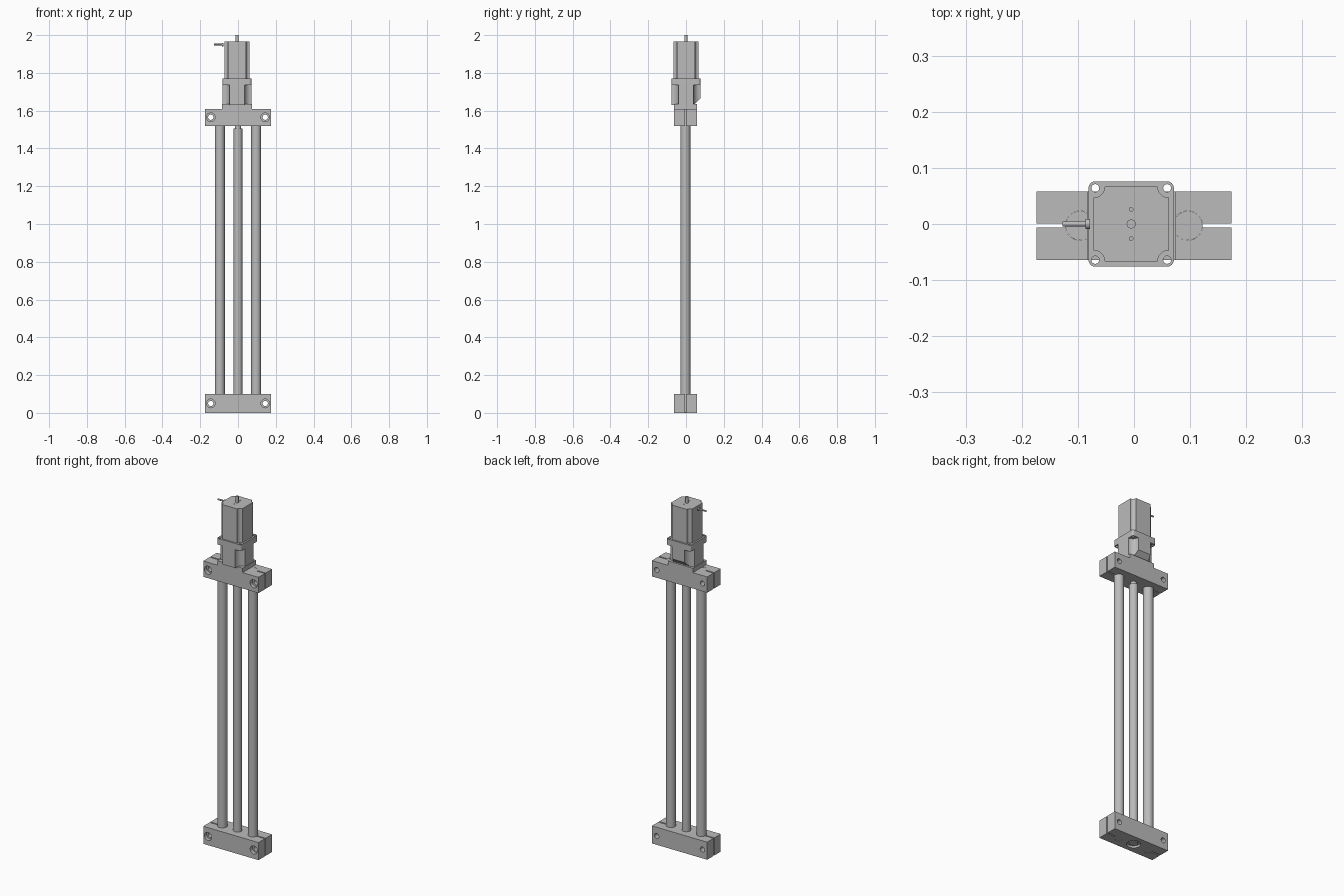
import bpy
import math
from mathutils import Matrix

if "Cube" in bpy.data.objects:
    bpy.data.objects.remove(bpy.data.objects["Cube"])

steel = bpy.data.materials.new("satin grey")
steel.use_nodes = True
GREY = (0.5, 0.5, 0.5, 1)
steel.diffuse_color = GREY
steel.node_tree.nodes["Principled BSDF"].inputs["Base Color"].default_value = GREY

BY = -0.003           # depth centre of blocks and rods
MX, MY = -0.005, 0.0  # motor axis
HALF = 0.076          # half width of the motor


def finish(name):
    ob = bpy.context.object
    ob.name = name
    ob.data.materials.clear()
    ob.data.materials.append(steel)
    return ob


def box(name, x, y, z0, z1, sx, sy):
    bpy.ops.mesh.primitive_cube_add(size=1, location=(x, y, (z0 + z1) / 2))
    ob = finish(name)
    ob.data.transform(Matrix.Diagonal((sx, sy, z1 - z0, 1)))
    return ob


def rod(name, x, y, z0, z1, r, sides=32):
    bpy.ops.mesh.primitive_cylinder_add(vertices=sides, radius=r, depth=z1 - z0,
                                        location=(x, y, (z0 + z1) / 2))
    return finish(name)


def cross_rod(name, axis, centre, length, r):
    turn = (math.pi / 2, 0, 0) if axis == "y" else (0, math.pi / 2, 0)
    bpy.ops.mesh.primitive_cylinder_add(vertices=24, radius=r, depth=length,
                                        location=centre, rotation=turn)
    return finish(name)


def prism(name, points, z0, z1):
    n = len(points)
    verts = [(x, y, z) for z in (z0, z1) for x, y in points]
    faces = [list(range(n))[::-1], list(range(n, 2 * n))]
    faces += [(i, (i + 1) % n, n + (i + 1) % n, n + i) for i in range(n)]
    mesh = bpy.data.meshes.new(name)
    mesh.from_pydata(verts, [], faces)
    ob = bpy.data.objects.new(name, mesh)
    ob.location = (MX, MY, 0)
    bpy.context.collection.objects.link(ob)
    bpy.context.view_layer.objects.active = ob
    return finish(name)


def corner_profile(centre, r, concave, steps=8):
    """Square outline with rounded or scooped corners, counter-clockwise."""
    pts = []
    for k in range(4):
        turn = k * math.pi / 2
        for i in range(steps + 1):
            t = i / steps * math.pi / 2
            a = 1.5 * math.pi - t if concave else t
            x = min(centre + r * math.cos(a), HALF)
            y = min(centre + r * math.sin(a), HALF)
            pts.append((x * math.cos(turn) - y * math.sin(turn),
                        x * math.sin(turn) + y * math.cos(turn)))
    return pts


def cut(target, cutters):
    for c in cutters:
        c.hide_render = True
        mod = target.modifiers.new("cut", "BOOLEAN")
        mod.operation = "DIFFERENCE"
        mod.solver = "EXACT"
        mod.object = c
        with bpy.context.temp_override(object=target, active_object=target):
            bpy.ops.object.modifier_apply(modifier=mod.name)
        bpy.data.objects.remove(c)


# Clamp blocks with end slots, rod bores and counterbored bolt holes
def clamp_block(name, z0, z1):
    block = box(name, 0, BY, z0, z1, 0.348, 0.122)
    zc = (z0 + z1) / 2
    cutters = []
    for s in (-1, 1):
        cutters += [
            box("slot", s * 0.155, BY, z0 - 0.02, z1 + 0.02, 0.07, 0.007),
            rod("bore", s * 0.096, BY, z0 - 0.02, z1 + 0.02, 0.0262),
            cross_rod("bolt_hole", "y", (s * 0.144, BY, zc), 0.2, 0.014),
            cross_rod("counterbore", "y", (s * 0.144, BY - 0.061, zc), 0.04, 0.023),
        ]
    cut(block, cutters)
    return block


lower = clamp_block("lower_block", 0, 0.1)
clamp_block("upper_block", 1.52, 1.61)
cut(lower, [rod("bearing_recess", 0, BY, -0.02, 0.012, 0.036)])

# Guide rods and the central screw
for side, s in (("left", 1), ("right", -1)):
    rod(side + "_guide_rod", s * 0.096, BY, 0.001, 1.609, 0.026)
rod("lead_screw", 0, BY, 0.004, 1.505, 0.023)
rod("screw_journal", 0, BY, 1.505, 1.53, 0.016)

# Motor mounting plate
box("mount_plate", MX, BY, 1.61, 1.635, 0.158, 0.122)

# Lower motor housing with scooped corners and a sloped back foot
housing = prism("lower_housing", corner_profile(HALF, 0.036, True), 1.63, 1.74)
wedge = box("wedge", MX, HALF, -0.022, 0.022, 0.3, 0.044)
wedge.location.z = 1.633
wedge.rotation_euler.x = math.pi / 4
bpy.context.view_layer.update()
cut(housing, [wedge])

# Square flange with four screw holes
flange = prism("motor_flange", corner_profile(HALF - 0.012, 0.012, False), 1.735, 1.77)
cut(flange, [rod("screw_hole", MX + sx * 0.064, MY + sy * 0.064, 1.7, 1.8, 0.007, 20)
             for sx in (-1, 1) for sy in (-1, 1)])

# Upper motor body with end-cap screw recesses
body = prism("motor_body", corner_profile(0.067, 0.02, True), 1.765, 1.965)
cut(body, [rod("cap_hole", MX, MY + s * 0.026, 1.955, 1.98, 0.0035, 16) for s in (-1, 1)])

# Output shaft and cable
rod("motor_shaft", MX, MY, 1.96, 2.0, 0.008)
cross_rod("cable", "x", (-0.104, MY, 1.95), 0.047, 0.0045)
cross_rod("cable_gland", "x", (-0.082, MY, 1.95), 0.008, 0.009)

# Smooth round surfaces, keep hard edges
for ob in bpy.context.scene.objects:
    ob.select_set(ob.type == "MESH")
bpy.context.view_layer.objects.active = body
bpy.ops.object.shade_smooth_by_angle(angle=math.radians(30))
